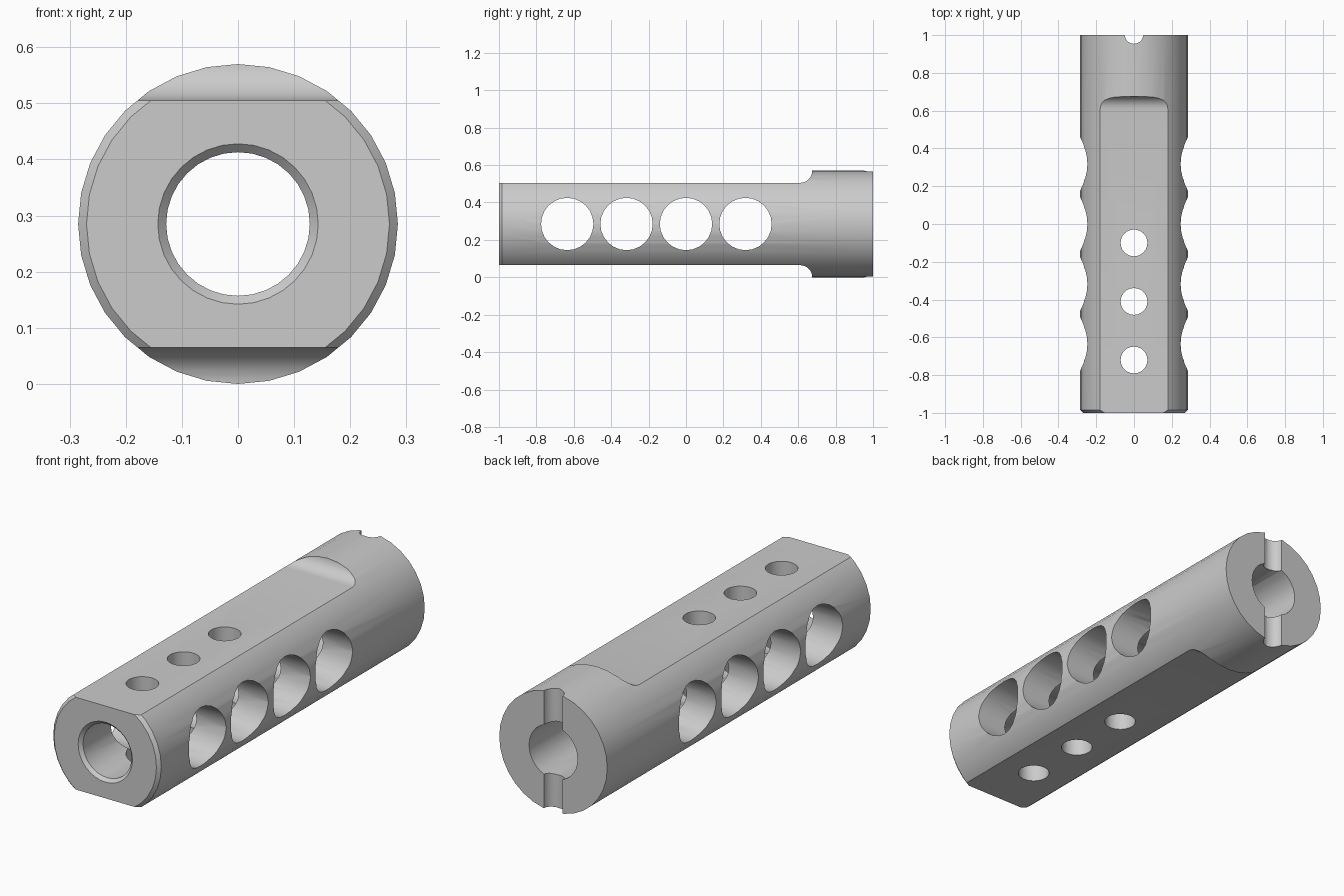
import bpy, bmesh, math
from mathutils import Matrix, Vector

if "Cube" in bpy.data.objects:
    bpy.data.objects.remove(bpy.data.objects["Cube"])

R, BORE = 0.285, 0.128
CZ = R


def make_object(name, bm):
    bmesh.ops.recalc_face_normals(bm, faces=bm.faces)
    mesh = bpy.data.meshes.new(name)
    bm.to_mesh(mesh)
    bm.free()
    ob = bpy.data.objects.new(name, mesh)
    bpy.context.collection.objects.link(ob)
    return ob


def lathe(name, profile, sides):
    """Revolve a closed (radius, y) profile about the tube axis."""
    bm = bmesh.new()
    rings = []
    for i in range(sides):
        a = 2 * math.pi * i / sides
        rings.append([bm.verts.new((r * math.cos(a), y, CZ + r * math.sin(a)))
                      for r, y in profile])
    n = len(profile)
    for i in range(sides):
        a, b = rings[i], rings[(i + 1) % sides]
        for j in range(n):
            k = (j + 1) % n
            bm.faces.new((a[j], a[k], b[k], b[j]))
    return make_object(name, bm)


def drill(name, axis, y, radius, sides):
    bm = bmesh.new()
    rot = Matrix.Rotation(math.pi / 2, 4, 'Y') if axis == 'X' else Matrix()
    bmesh.ops.create_cone(bm, cap_ends=True, segments=sides, radius1=radius,
                          radius2=radius, depth=1.2,
                          matrix=Matrix.Translation((0, y, CZ)) @ rot)
    return make_object(name, bm)


def flat_cutter(name, side):
    """Extruded side profile: long flat ending in a concave quarter arc."""
    pts = [(-1.2, 0.22)]
    for i in range(7):
        a = math.pi / 2 * i / 6
        pts.append((0.61 + 0.065 * math.sin(a), 0.285 - 0.065 * math.cos(a)))
    pts += [(0.675, 0.4), (-1.2, 0.4)]
    bm = bmesh.new()
    face = bm.faces.new([bm.verts.new((-0.5, y, CZ + side * h)) for y, h in pts])
    ext = bmesh.ops.extrude_face_region(bm, geom=[face])
    bmesh.ops.translate(bm, vec=Vector((1, 0, 0)),
                        verts=[v for v in ext['geom'] if isinstance(v, bmesh.types.BMVert)])
    return make_object(name, bm)


# Hollow tube with softened front rim
body = lathe("ported_tube", [(BORE, 1), (R, 1), (R, -0.985), (R - 0.015, -1),
                             (BORE + 0.015, -1), (BORE, -0.985)], 32)

# Flats above and below, side ports, vertical ports, rear slot
cutters = [flat_cutter("flat_cutter", s) for s in (1, -1)]
cutters += [drill("side_port_cutter", 'X', y, 0.14, 24) for y in (-0.635, -0.318, 0.0, 0.318)]
cutters += [drill("top_port_cutter", 'Z', y, 0.071, 24) for y in (-0.72, -0.41, -0.10)]
cutters.append(drill("rear_notch_cutter", 'Z', 1.004, 0.05, 20))

bpy.context.view_layer.objects.active = body
for c in cutters:
    c.hide_render = True
    mod = body.modifiers.new("cut", 'BOOLEAN')
    mod.operation = 'DIFFERENCE'
    mod.solver = 'EXACT'
    mod.object = c
    bpy.ops.object.modifier_apply(modifier=mod.name)
    bpy.data.objects.remove(c)

# Smooth shading with sharp cut edges
bpy.ops.object.select_all(action='DESELECT')
body.select_set(True)
bpy.ops.object.shade_smooth_by_angle(angle=math.radians(30))
